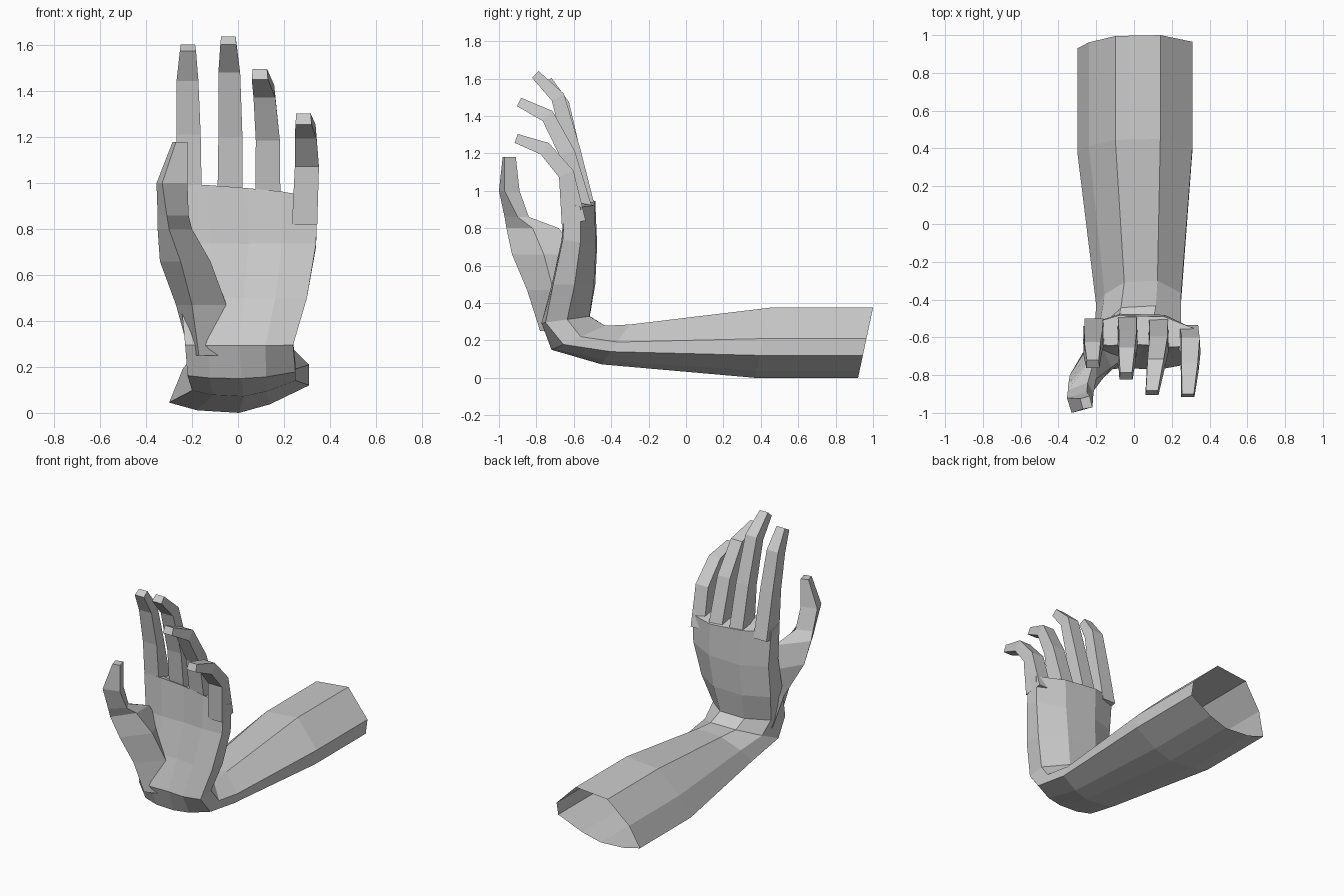
import bpy
from mathutils import Vector

if "Cube" in bpy.data.objects:
    bpy.data.objects.remove(bpy.data.objects["Cube"])


def loft(name, rings, cap_start=True):
    """Skin a list of equal-length vertex rings with flat faces."""
    n = len(rings[0])
    verts = [p for ring in rings for p in ring]
    faces = []
    for r in range(len(rings) - 1):
        for i in range(n):
            j = (i + 1) % n
            faces.append((r * n + i, r * n + j, (r + 1) * n + j, (r + 1) * n + i))
    faces.append(tuple(range(len(verts) - n, len(verts))))
    if cap_start:
        faces.append(tuple(reversed(range(n))))
    me = bpy.data.meshes.new(name)
    me.from_pydata(verts, [], faces)
    ob = bpy.data.objects.new(name, me)
    bpy.context.collection.objects.link(ob)
    bpy.context.view_layer.objects.active = ob
    bpy.ops.object.mode_set(mode='EDIT')
    bpy.ops.mesh.select_all(action='SELECT')
    bpy.ops.mesh.normals_make_consistent(inside=False)
    bpy.ops.object.mode_set(mode='OBJECT')
    return ob


# Cross-sections: u runs across the width, v from palm side to back side
ARM = [(0, .12), (.2, .03), (.5, 0), (.72, .1), (1, .32), (1, .56), (.72, 1), (.33, .94), (.1, .52)]
HAND = [(0, .15), (.22, .1), (.5, .12), (.75, .05), (1, .08), (1, .55), (.7, .97), (.3, 1), (0, .68)]


def section(py, pz, dy, dz, xl, xr, blend, drop=0):
    ring = []
    for (u0, v0), (u1, v1) in zip(ARM, HAND):
        u, v = u0 + (u1 - u0) * blend, v0 + (v1 - v0) * blend
        ring.append((xl + u * (xr - xl), py + v * (dy - py), pz + v * (dz - pz) - drop * u * u))
    return ring


# Forearm, wrist and palm in one sweep, open at the elbow end
loft("forearm_and_palm", [section(*s) for s in [
    (.92, 0, 1.0, .375, -.3, .31, 0),
    (.37, 0, .45, .375, -.3, .31, 0),
    (-.45, .072, -.30, .285, -.2, .25, 0),
    (-.73, .145, -.43, .28, -.22, .25, .3),
    (-.79, .29, -.51, .33, -.23, .24, .75),
    (-.73, .50, -.485, .50, -.25, .30, 1),
    (-.675, .74, -.475, .71, -.25, .34, 1),
    (-.66, 1.0, -.485, .95, -.27, .345, 1, .06),
]], cap_start=False)


def finger(name, xs, path, widths, thick):
    pts = [Vector((x, y, z)) for x, (y, z) in zip(xs, path)]
    rings = []
    for i, p in enumerate(pts):
        t = Vector((0, 0, 0))
        if i > 0:
            t += (p - pts[i - 1]).normalized()
        if i < len(pts) - 1:
            t += (pts[i + 1] - p).normalized()
        nrm = Vector((0, t.z, -t.y)).normalized() * thick[i] / 2
        side = Vector((widths[i] / 2, 0, 0))
        rings.append([p - side - nrm, p + side - nrm, p + side * .9 + nrm, p - side * .9 + nrm])
    loft(name, rings)


# Four fingers curling forward
THICK = (.13, .085, .075, .05)
WIDTH = (.11, .105, .095, .07)
for name, xs, path in [
    ("index_finger", (-.212, -.215, -.22, -.218), [(-.565, .9), (-.61, 1.22), (-.66, 1.46), (-.74, 1.59)]),
    ("middle_finger", (-.035, -.033, -.038, -.042), [(-.55, .9), (-.605, 1.21), (-.685, 1.50), (-.805, 1.622)]),
    ("ring_finger", (.13, .13, .115, .095), [(-.56, .88), (-.635, 1.20), (-.74, 1.40), (-.893, 1.475)]),
    ("little_finger", (.29, .30, .295, .285), [(-.6, .83), (-.64, 1.09), (-.755, 1.225), (-.908, 1.28)]),
]:
    finger(name, xs, path, WIDTH, THICK)

# Thumb growing out of the fleshy base: outer, front, inner and back corner at each height
loft("thumb", [[(x, y, z) for x, y in ring] for z, ring in [
    (.25, [(-.21, -.64), (-.17, -.78), (0, -.72), (-.1, -.6)]),
    (.47, [(-.27, -.68), (-.2, -.85), (-.05, -.71), (-.14, -.58)]),
    (.66, [(-.34, -.8), (-.25, -.93), (-.12, -.76), (-.2, -.58)]),
    (.80, [(-.35, -.86), (-.3, -.96), (-.2, -.82), (-.2, -.68)]),
    (.86, [(-.35, -.88), (-.31, -.97), (-.215, -.9), (-.245, -.84)]),
    (1.0, [(-.355, -.92), (-.33, -1.0), (-.22, -.97), (-.25, -.89)]),
    (1.18, [(-.285, -.925), (-.27, -.98), (-.22, -.97), (-.235, -.91)]),
]])
